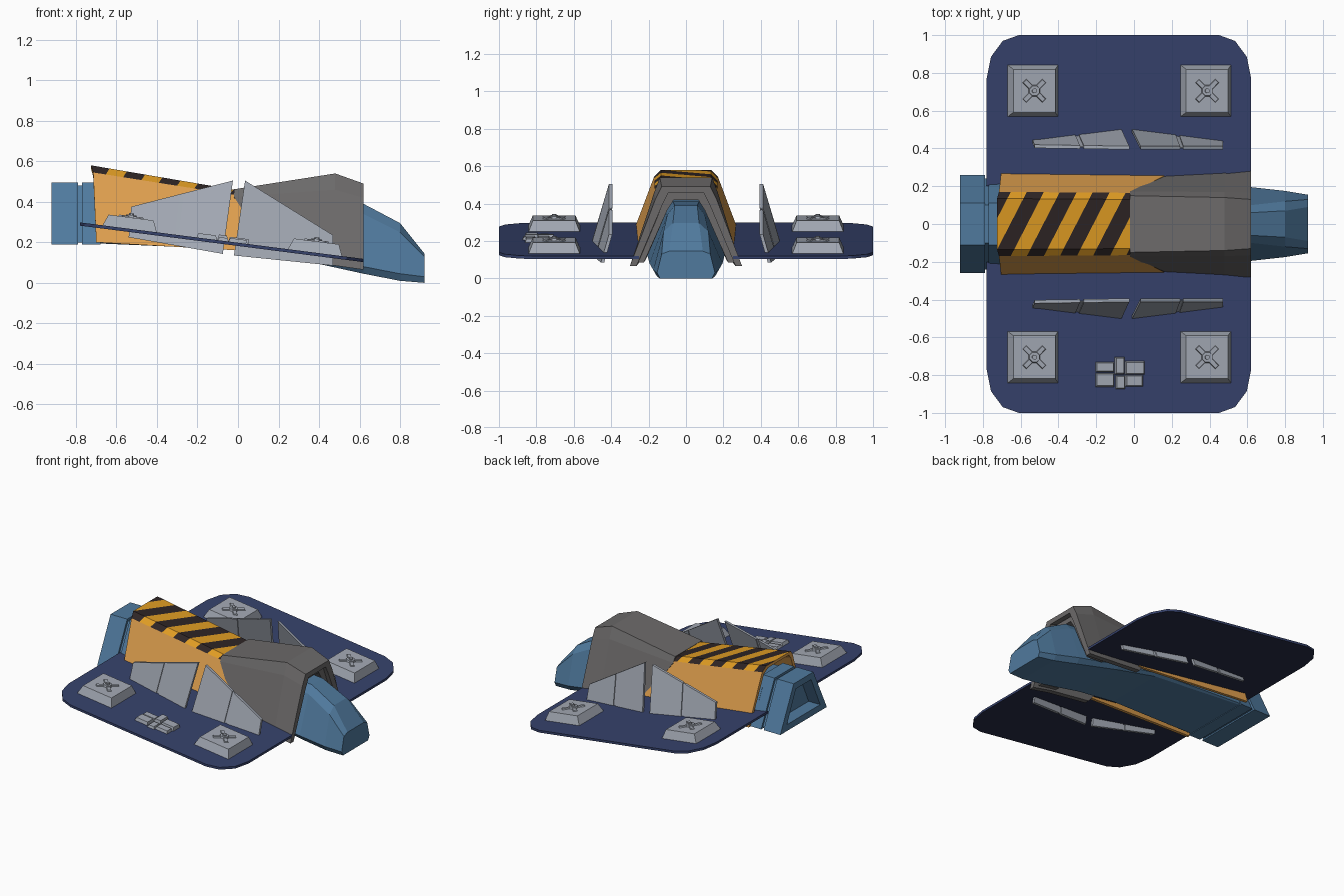
import bpy, bmesh, math
from mathutils import Vector, Matrix

if "Cube" in bpy.data.objects:
    bpy.data.objects.remove(bpy.data.objects["Cube"])


def material(name, rgb):
    lin = [((c / 255 + 0.055) / 1.055) ** 2.4 if c > 10 else c / 3294 for c in rgb]
    m = bpy.data.materials.new(name)
    m.diffuse_color = (*lin, 1)
    m.use_nodes = True
    m.node_tree.nodes["Principled BSDF"].inputs["Base Color"].default_value = m.diffuse_color
    return m


STEEL = material("steel_blue", (80, 122, 158))
ORANGE = material("orange", (224, 160, 78))
YELLOW = material("stripe_yellow", (222, 155, 35))
BLACK = material("stripe_black", (45, 36, 36))
DARK = material("dark_grey", (108, 106, 106))
LIGHT = material("light_grey", (163, 169, 180))
NAVY = material("navy", (54, 66, 108))
UNDER = material("navy_underside", (38, 43, 70))


def finish(name, bm, mats):
    me = bpy.data.meshes.new(name)
    bm.to_mesh(me)
    bm.free()
    for m in mats:
        me.materials.append(m)
    ob = bpy.data.objects.new(name, me)
    bpy.context.collection.objects.link(ob)
    return ob


def loft(rings):
    """Skin closed rings of even count, capping both ends with quads."""
    bm = bmesh.new()
    vs = [[bm.verts.new(p) for p in r] for r in rings]
    n = len(rings[0])
    for a, b in zip(vs, vs[1:]):
        for i in range(n):
            j = (i + 1) % n
            bm.faces.new((a[i], a[j], b[j], b[i]))
    for r in (vs[0], vs[-1]):
        for i in range(n // 2 - 1):
            bm.faces.new((r[i], r[i + 1], r[n - 2 - i], r[n - 1 - i]))
    bmesh.ops.recalc_face_normals(bm, faces=bm.faces)
    bm.normal_update()
    return bm


def mirrored(half):
    return list(half) + [(x, -y, z) for x, y, z in reversed(half)]


def section(x, *yz):
    return mirrored([(x, y, z) for y, z in yz])


def arch(sections, t):
    """Open-bottomed shell of wall thickness t; half sections run bottom to top."""
    rings = []
    for half in sections:
        inner = [(x, y - t, z - (t if i else 0)) for i, (x, y, z) in enumerate(half)]
        rings.append(mirrored(half) + mirrored(inner)[::-1])
    return loft(rings)


def prism(name, pts, offset, mats):
    bm = bmesh.new()
    a = [bm.verts.new(p) for p in pts]
    b = [bm.verts.new(Vector(p) + Vector(offset)) for p in pts]
    bm.faces.new(a)
    bm.faces.new(b[::-1])
    for i in range(len(a)):
        j = (i + 1) % len(a)
        bm.faces.new((a[i], b[i], b[j], a[j]))
    bmesh.ops.recalc_face_normals(bm, faces=bm.faces)
    bm.normal_update()
    if len(mats) > 1:
        for f in bm.faces:
            f.material_index = 1 if f.normal.z < -0.5 else 0
    return finish(name, bm, mats)


SLOPE = 0.1286


def deck(x):
    return 0.19 - SLOPE * x


# Deck plates, tilted down to the nose, one each side of the body
corner = [(math.cos(math.radians(a)), math.sin(math.radians(a))) for a in (0, 30, 60, 90)]
outline = [(0.62, 0.25)]
outline += [(0.45 + 0.17 * c, 0.77 + 0.23 * s) for c, s in corner]
outline += [(-0.61 - 0.17 * c, 0.77 + 0.23 * s) for c, s in reversed(corner)]
outline += [(-0.78, 0.20)]
for side, s in (("back", 1), ("front", -1)):
    prism(side + "_deck_plate", [(x, s * y, deck(x) - 0.008) for x, y in outline],
          (0, 0, 0.016), [NAVY, UNDER])

# Body and faceted nose
finish("body_and_nose", loft([
    section(-0.70, (0.24, 0.195), (0.25, 0.20), (0.15, 0.42), (0.10, 0.48)),
    section(0.00, (0.21, 0.165), (0.23, 0.18), (0.13, 0.36), (0.08, 0.41)),
    section(0.30, (0.185, 0.115), (0.21, 0.14), (0.12, 0.36), (0.07, 0.41)),
    section(0.62, (0.17, 0.045), (0.195, 0.08), (0.10, 0.34), (0.06, 0.39)),
    section(0.80, (0.155, 0.01), (0.175, 0.045), (0.12, 0.25), (0.07, 0.295)),
    section(0.92, (0.14, 0.0), (0.155, 0.03), (0.13, 0.13), (0.09, 0.145)),
]), [STEEL])

# Engine: hollow tail block, neck and front block
big = ((0.26, 0.19), (0.11, 0.495))
hole = ((0.185, 0.235), (0.085, 0.45))
neck = ((0.24, 0.20), (0.10, 0.48))
finish("engine_tail", loft([section(-0.79, *big), section(-0.92, *big),
                            section(-0.92, *hole), section(-0.83, *hole)]), [STEEL])
finish("engine_neck", loft([section(-0.80, *neck), section(-0.76, *neck)]), [STEEL])
finish("engine_block", loft([section(-0.77, *big), section(-0.68, *big)]), [STEEL])

# Orange rear shell with hazard stripes cut into its upper faces
bm = arch([
    [(-0.70, 0.30, 0.20), (-0.715, 0.17, 0.545), (-0.725, 0.135, 0.58)],
    [(0.18, 0.265, 0.15), (-0.02, 0.165, 0.435), (-0.02, 0.13, 0.46)],
], 0.02)
PERIOD, LEAN, START, WIDTH = 0.175, 0.515, -0.48, 0.09
for k in range(-3, 5):
    for u in (START + k * PERIOD, START + WIDTH + k * PERIOD):
        bm.normal_update()
        top = [f for f in bm.faces if f.normal.z > 0.5]
        geom = top + list({e for f in top for e in f.edges}) + list({v for f in top for v in f.verts})
        bmesh.ops.bisect_plane(bm, geom=geom, plane_co=(u, 0, 0),
                               plane_no=Vector((1, -LEAN, 0)).normalized())
bm.normal_update()
for f in bm.faces:
    if f.normal.z > 0.5:
        c = f.calc_center_median()
        f.material_index = 2 if (c.x - LEAN * c.y - START) % PERIOD < WIDTH else 1
finish("striped_rear_shell", bm, [ORANGE, YELLOW, BLACK])

# Grey front shell with a recessed inner collar
finish("front_shell", arch([
    [(0.18, 0.272, 0.115), (-0.02, 0.172, 0.425), (-0.02, 0.15, 0.462)],
    [(0.48, 0.285, 0.085), (0.17, 0.17, 0.46), (0.48, 0.14, 0.54)][:1]
    + [(0.48, 0.17, 0.46), (0.48, 0.14, 0.54)],
    [(0.62, 0.30, 0.065), (0.62, 0.165, 0.42), (0.62, 0.13, 0.49)],
], 0.035), [DARK])
finish("front_collar", arch([
    [(0.45, 0.25, 0.10), (0.45, 0.135, 0.42), (0.45, 0.105, 0.47)],
    [(0.585, 0.26, 0.085), (0.585, 0.135, 0.40), (0.585, 0.10, 0.455)],
], 0.035), [DARK])

# Leaning fins: two panels each, joined by a recessed strip
fins = {
    "rear": [(-0.54, 0.455, 0.225), (-0.075, 0.52, 0.143),
             (-0.025, 0.412, 0.505), (-0.527, 0.42, 0.376)],
    "fore": [(-0.02, 0.52, 0.135), (0.47, 0.455, 0.085),
             (0.47, 0.412, 0.235), (0.035, 0.412, 0.505)],
}
for fin, corners in fins.items():
    for side, s in (("back", 1), ("front", -1)):
        bl, br, tr, tl = [Vector((x, s * y, z)) for x, y, z in corners]
        for part, u0, u1, inset, thick in (("panel_a", 0, 0.48, 0, 0.018),
                                           ("panel_b", 0.52, 1, 0, 0.018),
                                           ("joint", 0.47, 0.53, 0.006, 0.006)):
            pts = [bl.lerp(br, u0), bl.lerp(br, u1), tl.lerp(tr, u1), tl.lerp(tr, u0)]
            prism(f"{side}_{fin}_fin_{part}", [p - Vector((0, s * inset, 0)) for p in pts],
                  (0, -s * thick, 0), [LIGHT])


def deck_block(name, x, y, sx, sy, h, bevel, z0=0.0, turn=0.0, n=4):
    """Tapered block of half size sx, sy sitting on the tilted deck."""
    r = 1 / math.cos(math.pi / n)
    place = (Matrix.Translation((x, y, deck(x) + 0.008))
             @ Matrix.Rotation(math.atan(SLOPE), 4, 'Y') @ Matrix.Rotation(turn, 4, 'Z'))
    rings = []
    for z, b in ((z0, 0), (z0 + h, bevel)):
        ang = [math.pi * (2 * i + 1) / n for i in range(n)]
        rings.append([place @ Vector(((sx - b) * r * math.cos(a), (sy - b) * r * math.sin(a), z))
                      for a in ang])
    finish(name, loft(rings), [LIGHT])


# Four square pads with a cross and a bolt on top
for xn, x in (("rear", -0.535), ("fore", 0.38)):
    for side, s in (("back", 1), ("front", -1)):
        name, y = f"{side}_{xn}_pad", s * 0.705
        deck_block(name, x, y, 0.14, 0.142, 0.068, 0.028, -0.012)
        for i, turn in enumerate((math.pi / 4, -math.pi / 4)):
            deck_block(f"{name}_cross_{i}", x, y, 0.075, 0.014, 0.008, 0.003, 0.055, turn)
        deck_block(name + "_bolt_base", x, y, 0.03, 0.03, 0.014, 0.004, 0.055, 0, 8)
        deck_block(name + "_bolt", x, y, 0.014, 0.014, 0.022, 0.002, 0.055, 0, 8)

# Small equipment cluster on the front deck
cluster = [(-0.155, -0.825, 0.05, 0.037, 0.022), (-0.155, -0.757, 0.05, 0.027, 0.016),
           (-0.077, -0.750, 0.026, 0.046, 0.028), (-0.073, -0.838, 0.026, 0.036, 0.016),
           (0.003, -0.762, 0.052, 0.036, 0.024), (0.0, -0.830, 0.047, 0.030, 0.018)]
for i, (x, y, sx, sy, h) in enumerate(cluster):
    deck_block(f"equipment_box_{i}", x, y, sx, sy, h, 0.006)
